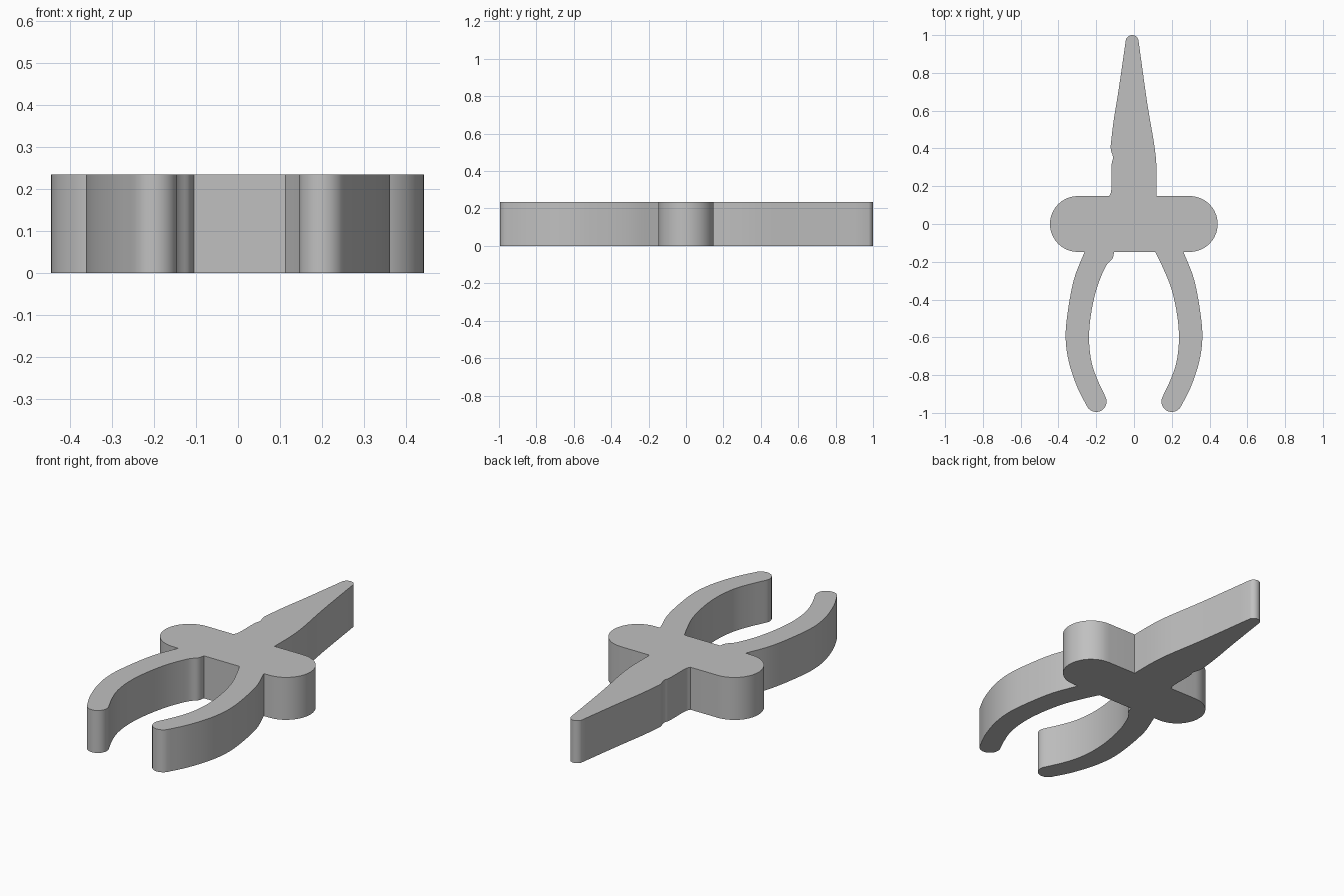
import bpy
import bmesh
from math import cos, sin, radians
from mathutils import Vector

THICKNESS = 0.235
BAR = 0.148          # half depth of the crossbar, also its end radius

cube = bpy.data.objects.get("Cube")
if cube:
    bpy.data.objects.remove(cube)


def arc(cx, cy, r, start, end, steps=20):
    angles = [radians(start + (end - start) * i / steps) for i in range(steps + 1)]
    return [(cx + r * cos(a), cy + r * sin(a)) for a in angles]


def spline(points, steps=5):
    """Smooth curve through the points."""
    p = [Vector(q) for q in points]
    p = [2 * p[0] - p[1]] + p + [2 * p[-1] - p[-2]]
    out = []
    for a, b, c, d in zip(p, p[1:], p[2:], p[3:]):
        for i in range(steps):
            t = i / steps
            out.append(0.5 * (2 * b + (c - a) * t + (2 * a - 5 * b + 4 * c - d) * t ** 2
                              + (3 * b - a - 3 * c + d) * t ** 3))
    return [(v.x, v.y) for v in out] + [tuple(points[-1])]


def handle(neck):
    """Curved handle: inner edge down, round end, outer edge up."""
    inner = neck + [(0.15, -0.225), (0.197, -0.34), (0.228, -0.48), (0.238, -0.61),
                    (0.225, -0.73), (0.193, -0.825), (0.15, -0.917)]
    outer = [(0.245, -0.972), (0.30, -0.865), (0.345, -0.73), (0.362, -0.6),
             (0.35, -0.46), (0.317, -0.29), (0.262, -BAR)]
    return spline(inner) + arc(0.2, -0.94, 0.055, 155, 325)[1:-1] + spline(outer)


# Tapered jaw, with a small nick on its right side
jaw = (spline([(0.12, BAR), (0.115, 0.36), (0.07, 0.64), (0.023, 0.977)])
       + arc(-0.01, 0.965, 0.035, 20, 160, 12)[1:-1]
       + spline([(-0.043, 0.977), (-0.08, 0.72), (-0.108, 0.545), (-0.124, 0.41)])
       + spline([(-0.122, 0.39), (-0.111, 0.35), (-0.119, 0.31), (-0.12, 0.185), (-0.13, BAR)]))

# Rounded ends of the crossbar
bar_left = arc(0.443 - BAR, 0, BAR, -90, 90)
bar_right = arc(BAR - 0.445, 0, BAR, 90, 270)

# Mirrored handles; the right one has a small step at its neck
handle_left = handle([(0.113, -BAR)])
handle_right = [(-x, y) for x, y in reversed(handle([(0.105, -BAR), (0.115, -0.185)]))]

# One continuous outline, extruded into a solid plate
outline = jaw + bar_right + handle_right + handle_left + bar_left
bm = bmesh.new()
base = bm.faces.new([bm.verts.new((x, y, 0)) for x, y in outline])
top = bmesh.ops.extrude_face_region(bm, geom=[base], use_keep_orig=True)
bmesh.ops.translate(bm, vec=(0, 0, THICKNESS),
                    verts=[g for g in top["geom"] if isinstance(g, bmesh.types.BMVert)])
bmesh.ops.recalc_face_normals(bm, faces=bm.faces)
mesh = bpy.data.meshes.new("pliers_body")
bm.to_mesh(mesh)
bm.free()

body = bpy.data.objects.new("pliers_body", mesh)
bpy.context.collection.objects.link(body)

# Plain grey finish
grey = bpy.data.materials.new("plain_grey")
grey.use_nodes = True
colour = (0.53, 0.53, 0.53, 1)
grey.diffuse_color = colour
grey.node_tree.nodes["Principled BSDF"].inputs["Base Color"].default_value = colour
mesh.materials.append(grey)

bpy.ops.object.select_all(action="DESELECT")
body.select_set(True)
bpy.context.view_layer.objects.active = body
bpy.ops.object.shade_smooth_by_angle(angle=radians(30))
